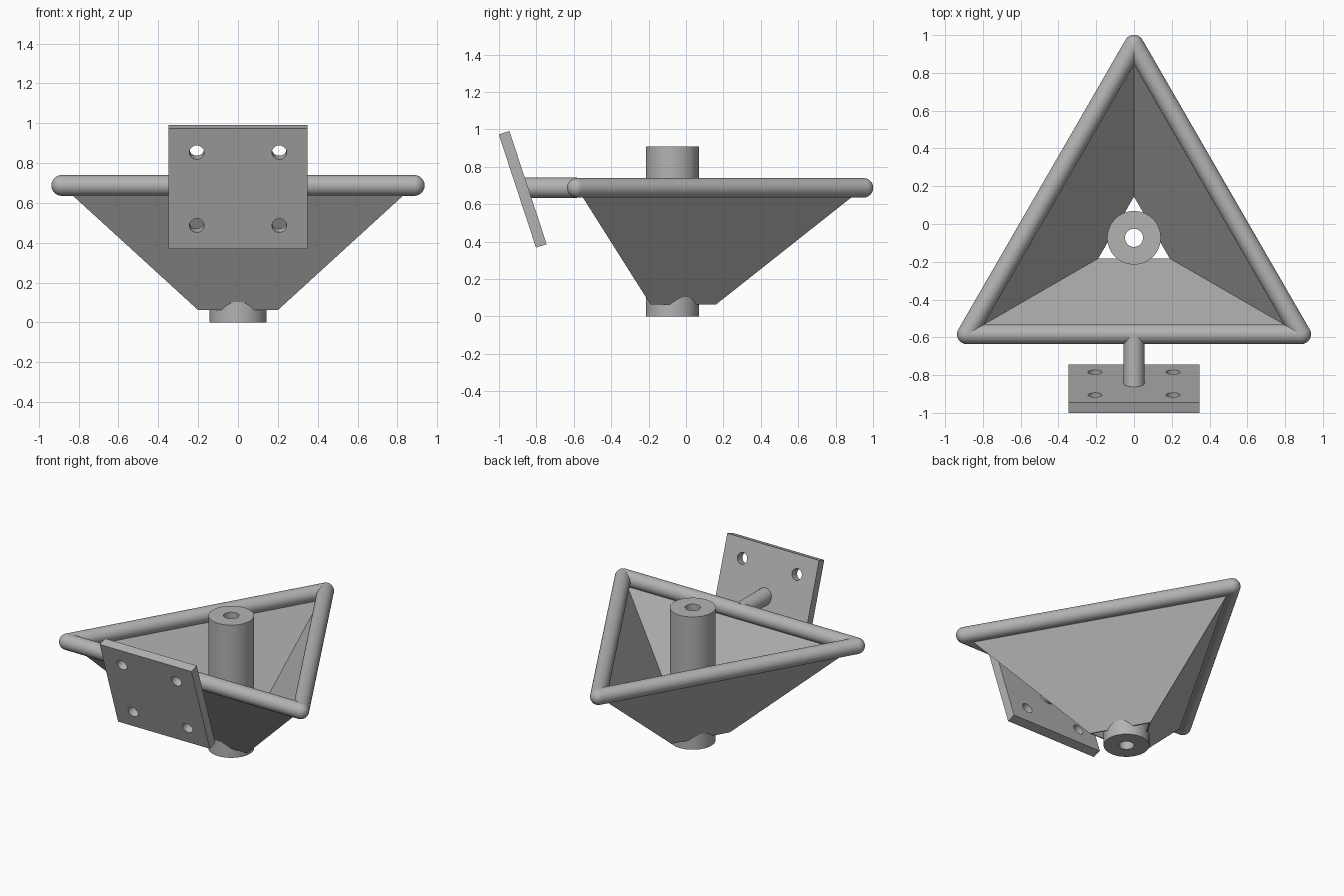
import bpy, bmesh
from math import sin, cos, pi, radians
from mathutils import Vector, Matrix

cube = bpy.data.objects.get("Cube")
if cube:
    bpy.data.objects.remove(cube, do_unlink=True)

metal = bpy.data.materials.new("grey metal")
metal.use_nodes = True
grey = (0.45, 0.45, 0.45, 1)
metal.diffuse_color = grey
metal.node_tree.nodes["Principled BSDF"].inputs["Base Color"].default_value = grey

CENTRE_Y = -0.073
RIM_Z = 0.688
TUBE = 0.052


def finish(bm, name, smooth=True):
    bmesh.ops.recalc_face_normals(bm, faces=bm.faces)
    mesh = bpy.data.meshes.new(name)
    bm.to_mesh(mesh)
    bm.free()
    mesh.materials.append(metal)
    obj = bpy.data.objects.new(name, mesh)
    bpy.context.collection.objects.link(obj)
    if smooth:
        bpy.ops.object.select_all(action='DESELECT')
        bpy.context.view_layer.objects.active = obj
        obj.select_set(True)
        bpy.ops.object.shade_smooth_by_angle(angle=radians(30))
    return obj


def add_rod(bm, a, b, radius, sides=48):
    axis = b - a
    turn = axis.to_track_quat('Z', 'Y').to_matrix().to_4x4()
    bmesh.ops.create_cone(bm, cap_ends=True, segments=sides, radius1=radius, radius2=radius,
                          depth=axis.length, matrix=Matrix.Translation((a + b) / 2) @ turn)


def triangle(radius, z):
    return [Vector((radius * sin(k * 2 * pi / 3), CENTRE_Y + radius * cos(k * 2 * pi / 3), z))
            for k in range(3)]


# Triangular tube rim: three rods with ball corners
corners = triangle(1.022, RIM_Z)
for k, corner in enumerate(corners):
    bm = bmesh.new()
    add_rod(bm, corner, corners[(k + 1) % 3], TUBE)
    finish(bm, f"rim_rod_{k + 1}")
    bm = bmesh.new()
    bmesh.ops.create_uvsphere(bm, u_segments=48, v_segments=24, radius=TUBE,
                              matrix=Matrix.Translation(corner))
    finish(bm, f"rim_corner_{k + 1}")

# Thin three-sided funnel, open at both ends
bm = bmesh.new()
loops = [[bm.verts.new(p) for p in triangle(r, z)]
         for r, z in ((1.022, RIM_Z), (0.232, 0.063), (0.218, 0.063), (1.008, RIM_Z))]
for i, loop in enumerate(loops):
    following = loops[(i + 1) % 4]
    for k in range(3):
        n = (k + 1) % 3
        bm.faces.new((loop[k], loop[n], following[n], following[k]))
finish(bm, "funnel_panels", smooth=False)

# Hollow central hub, spun from its wall section
bm = bmesh.new()
section = [bm.verts.new((r, CENTRE_Y, z))
           for r, z in ((0.048, 0), (0.142, 0), (0.142, 0.91), (0.048, 0.91))]
edges = [bm.edges.new((section[i], section[(i + 1) % 4])) for i in range(4)]
bmesh.ops.spin(bm, geom=section + edges, cent=(0, CENTRE_Y, 0), axis=(0, 0, 1),
               angle=2 * pi, steps=64, use_merge=False)
bmesh.ops.remove_doubles(bm, verts=bm.verts, dist=0.0005)
finish(bm, "hub")

# Stem from the rim to the mounting plate
bm = bmesh.new()
add_rod(bm, Vector((0, -0.584, RIM_Z)), Vector((0, -0.868, RIM_Z)), 0.055)
finish(bm, "stem")

# Tilted mounting plate with four bolt holes
place = Matrix.Translation((0, -0.873, 0.68)) @ Matrix.Rotation(radians(18.2), 4, 'X')
bm = bmesh.new()
bmesh.ops.create_cube(bm, size=1, matrix=place @ Matrix.Diagonal((0.696, 0.06, 0.637, 1)))
plate = finish(bm, "mounting_plate", smooth=False)
bm = bmesh.new()
for x in (-0.207, 0.207):
    for z in (-0.193, 0.193):
        add_rod(bm, place @ Vector((x, -0.1, z)), place @ Vector((x, 0.1, z)), 0.037, 32)
cutter = finish(bm, "bolt_hole_cutter", smooth=False)
cutter.hide_render = True
cut = plate.modifiers.new("bolt holes", 'BOOLEAN')
cut.operation = 'DIFFERENCE'
cut.solver = 'EXACT'
cut.object = cutter
bpy.ops.object.select_all(action='DESELECT')
bpy.context.view_layer.objects.active = plate
plate.select_set(True)
bpy.ops.object.modifier_apply(modifier=cut.name)
bpy.ops.object.shade_smooth_by_angle(angle=radians(30))
bpy.data.objects.remove(cutter, do_unlink=True)
